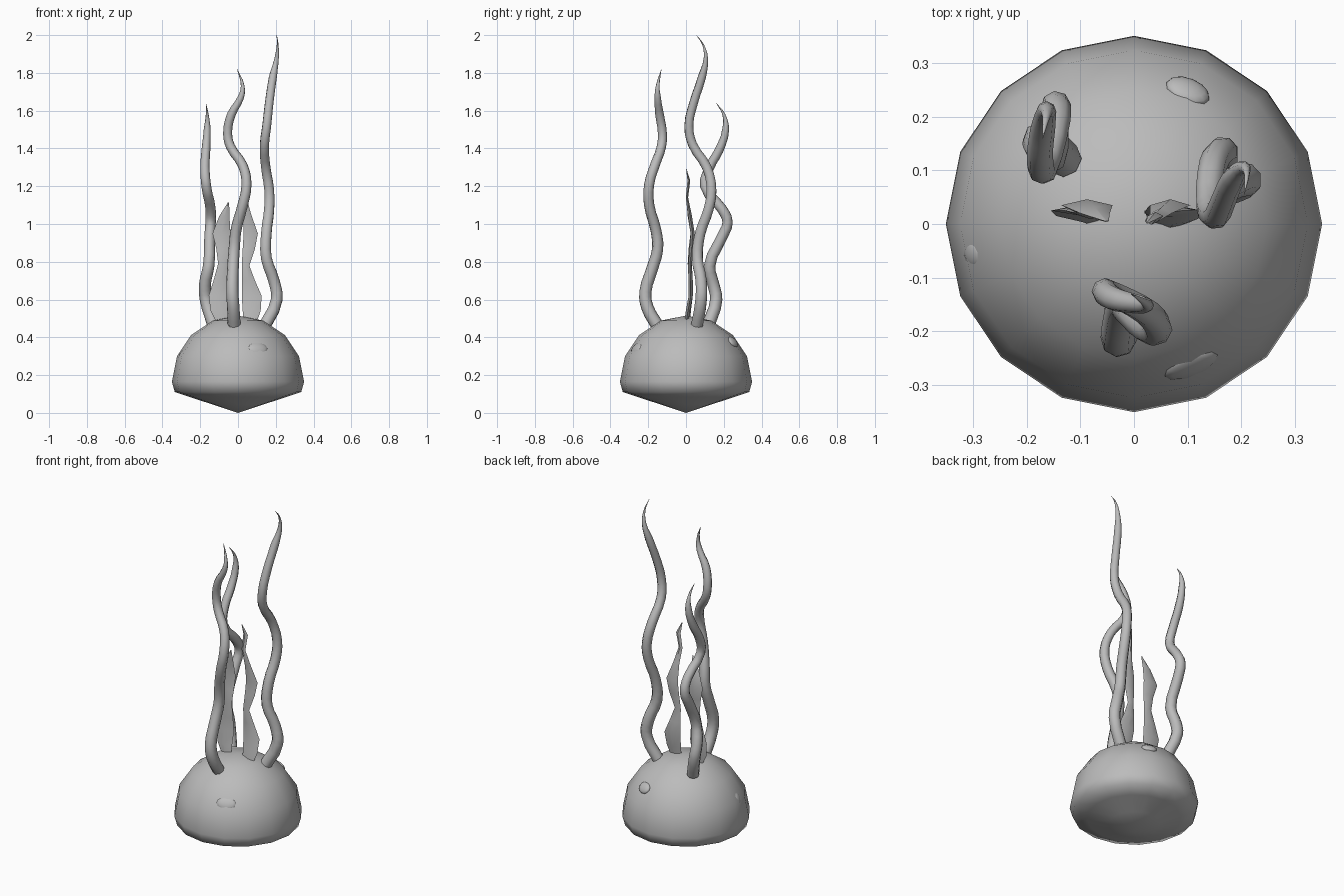
import bpy
import bmesh
from math import hypot
from mathutils import Vector, Matrix

if "Cube" in bpy.data.objects:
    bpy.data.objects.remove(bpy.data.objects["Cube"], do_unlink=True)

grey = bpy.data.materials.new("plain_grey")
grey.use_nodes = True
colour = (0.5, 0.5, 0.5, 1)
grey.diffuse_color = colour
grey.node_tree.nodes["Principled BSDF"].inputs["Base Color"].default_value = colour

CENTRE = Vector((0, 0, 0.165))
RADIUS = 0.35


def add_object(name, bm):
    """Turn a bmesh into a smooth object with the shared material."""
    bmesh.ops.recalc_face_normals(bm, faces=bm.faces)
    for face in bm.faces:
        face.smooth = True
    mesh = bpy.data.meshes.new(name)
    bm.to_mesh(mesh)
    bm.free()
    mesh.materials.append(grey)
    obj = bpy.data.objects.new(name, mesh)
    bpy.context.collection.objects.link(obj)
    return obj


# Domed body: a sphere whose lower half is pulled into a shallow cone
def make_body():
    bm = bmesh.new()
    bmesh.ops.create_uvsphere(bm, u_segments=16, v_segments=8, radius=RADIUS)
    for vert in bm.verts:
        if vert.co.z < -0.01:
            vert.co.x *= 1.035
            vert.co.y *= 1.035
            vert.co.z = hypot(vert.co.x, vert.co.y) * 0.33
        else:
            vert.co.z += CENTRE.z
    add_object("body_dome", bm)


# Oval bump lying on the dome, wide along its tangent
def make_spot(name, position, half_width, half_height):
    position = Vector(position)
    normal = (position - CENTRE).normalized()
    across = Vector((0, 0, 1)).cross(normal).normalized()
    up = normal.cross(across)
    frame = Matrix((across, up, normal)).transposed().to_4x4()
    size = Matrix.Diagonal((half_width, half_height, 0.016, 1))
    bm = bmesh.new()
    bmesh.ops.create_uvsphere(bm, u_segments=12, v_segments=8, radius=1,
                              matrix=Matrix.Translation(position) @ frame @ size)
    add_object(name, bm)


# Wavy tentacle: a tapering round tube along a smooth path
def make_tentacle(name, path):
    curve = bpy.data.curves.new(name + "_path", "CURVE")
    curve.dimensions = "3D"
    curve.bevel_depth = 0.034
    curve.bevel_resolution = 2
    curve.resolution_u = 3
    curve.use_fill_caps = True
    spline = curve.splines.new("BEZIER")
    spline.bezier_points.add(len(path) - 1)
    bottom, top = path[0][2], path[-1][2]
    for point, place in zip(spline.bezier_points, path):
        point.co = place
        point.handle_left_type = point.handle_right_type = "AUTO"
        t = (place[2] - bottom) / (top - bottom)
        point.radius = max(0.02, (1 - 0.4 * t) * min(1, (1 - t) * 7))
    helper = bpy.data.objects.new(name + "_helper", curve)
    bpy.context.collection.objects.link(helper)
    graph = bpy.context.evaluated_depsgraph_get()
    bm = bmesh.new()
    tube = bpy.data.meshes.new_from_object(helper.evaluated_get(graph))
    bm.from_mesh(tube)
    bpy.data.objects.remove(helper, do_unlink=True)
    bpy.data.meshes.remove(tube)
    add_object(name, bm)


# Thin leaf: diamond cross-sections stacked along its height
def make_blade(name, rows):
    bm = bmesh.new()
    rings = []
    for z, left, right, y in rows:
        middle = (left + right) / 2
        thick = min(0.011, (right - left) / 4)
        corners = ((left, y), (middle, y - thick), (right, y), (middle, y + thick))
        rings.append([bm.verts.new((cx, cy, z)) for cx, cy in corners])
    for low, high in zip(rings, rings[1:]):
        for i in range(4):
            j = (i + 1) % 4
            bm.faces.new((low[i], low[j], high[j], high[i]))
    bm.faces.new(rings[0])
    bm.faces.new(rings[-1])
    obj = add_object(name, bm)
    bpy.ops.object.select_all(action="DESELECT")
    obj.select_set(True)
    bpy.context.view_layer.objects.active = obj
    bpy.ops.object.shade_smooth_by_angle(angle=0.8)


make_body()

make_spot("front_spot", (0.105, -0.26, 0.34), 0.056, 0.038)
make_spot("side_spot", (-0.295, -0.055, 0.3), 0.033, 0.038)
make_spot("back_spot", (0.1, 0.247, 0.375), 0.043, 0.034)

make_tentacle("tall_tentacle", [
    (.135, .055, .45), (.205, .08, .6), (.19, .08, .7), (.15, .06, .82),
    (.15, .075, .95), (.165, .12, 1.08), (.165, .135, 1.18), (.147, .11, 1.3),
    (.14, .035, 1.42), (.152, .015, 1.52), (.165, .04, 1.64),
    (.185, .085, 1.78), (.205, .105, 1.88), (.21, .09, 1.95), (.205, .055, 2)])
make_tentacle("back_tentacle", [
    (-.13, .12, .47), (-.17, .16, .6), (-.175, .145, .68), (-.155, .125, .78),
    (-.15, .19, .93), (-.145, .22, 1.01), (-.145, .19, 1.08), (-.168, .1, 1.2),
    (-.175, .125, 1.3), (-.17, .175, 1.39), (-.163, .21, 1.5),
    (-.163, .2, 1.58), (-.17, .16, 1.64)])
make_tentacle("front_tentacle", [
    (-.02, -.15, .46), (-.025, -.205, .56), (-.03, -.215, .64),
    (-.027, -.18, .76), (-.02, -.15, .87), (-.01, -.16, .97),
    (.025, -.195, 1.1), (.045, -.195, 1.21), (.025, -.165, 1.31),
    (-.04, -.13, 1.41), (-.055, -.125, 1.48), (-.035, -.14, 1.58),
    (.015, -.15, 1.67), (.025, -.15, 1.73), (-.005, -.13, 1.82)])

# Blade rows: height, left edge, right edge, depth
make_blade("short_blade", [
    (.47, -.11, -.055, .01), (.54, -.145, -.05, .015), (.62, -.155, -.045, .025),
    (.7, -.13, -.05, .025), (.79, -.105, -.055, .02), (.87, -.115, -.045, .025),
    (.95, -.135, -.04, .035), (1.04, -.1, -.045, .02), (1.115, -.053, -.047, .005)])
make_blade("long_blade", [
    (.47, .03, .095, 0), (.54, .025, .12, .01), (.62, .02, .125, .025),
    (.7, .02, .09, .025), (.78, .02, .06, .02), (.87, .025, .09, .03),
    (.95, .03, .105, .035), (1.05, .03, .07, .02), (1.14, .02, .045, .005),
    (1.23, .025, .055, .015), (1.29, .022, .027, .002)])
